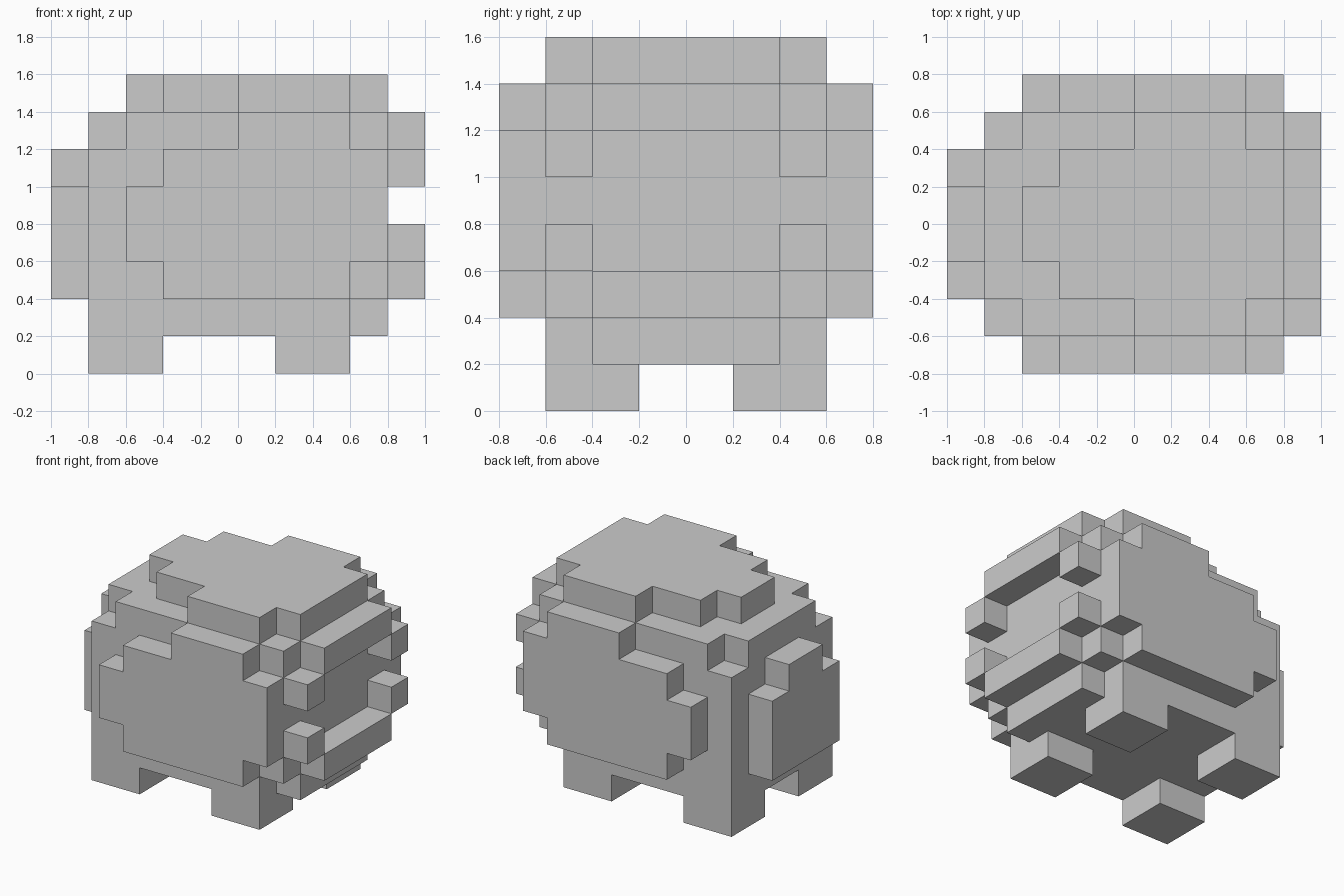
import bpy, bmesh
from mathutils import Vector

if "Cube" in bpy.data.objects:
    bpy.data.objects.remove(bpy.data.objects["Cube"])

CELL = 0.2  # edge length of one block


def blocks(*boxes, mirror=False):
    """Cells filled by boxes (x0, x1, y0, y1, z0, z1) in block units."""
    cells = set()
    for x0, x1, y0, y1, z0, z1 in boxes:
        for x in range(x0, x1):
            for y in range(y0, y1):
                for z in range(z0, z1):
                    cells.add((x, y, z))
                    if mirror:
                        cells.add((x, -1 - y, z))
    return cells


def flip_y(cells):
    return {(x, -1 - y, z) for x, y, z in cells}


parts = {}

# Rounded main body, with the upper rear corners cut away
parts["body"] = blocks((-4, 3, -3, 3, 1, 6), (3, 4, -2, 2, 1, 2), (3, 4, -3, 3, 2, 7),
                       (-3, 3, -3, 3, 6, 7), (-4, -3, -2, 2, 6, 7))

# Stepped bulges on the two flanks
flank = blocks((-2, 3, -4, -3, 2, 3), (-3, 4, -4, -3, 3, 5),
               (-2, 4, -4, -3, 5, 6), (0, 3, -4, -3, 6, 7))
parts["front_bulge"] = flank
parts["back_bulge"] = flip_y(flank)

# Stepped bulges on the top and on the left end
parts["top_bulge"] = blocks((-3, 4, 0, 1, 7, 8), (-2, 4, 1, 2, 7, 8),
                            (0, 3, 2, 3, 7, 8), mirror=True)
parts["left_bulge"] = blocks((-5, -4, -2, 2, 2, 5), (-5, -4, -1, 1, 5, 6))

# Lips on the right end: a bar with a block at each corner
parts["upper_lip"] = blocks((4, 5, 0, 2, 6, 7), (4, 5, 2, 3, 5, 6), mirror=True)
parts["lower_lip"] = blocks((4, 5, 0, 2, 2, 3), (4, 5, 2, 3, 3, 4), mirror=True)

# Four stubby legs
for end, x in (("left", -4), ("right", 1)):
    leg = blocks((x, x + 2, -3, -1, 0, 1))
    parts[f"front_{end}_leg"] = leg
    parts[f"back_{end}_leg"] = flip_y(leg)

solid = set().union(*parts.values())


def build(name, cells):
    """Mesh the outer faces of a part and merge the flat areas."""
    bm = bmesh.new()
    verts = {}

    def vert(p):
        key = tuple(round(c) for c in p)
        if key not in verts:
            verts[key] = bm.verts.new(Vector(key) * CELL)
        return verts[key]

    for cell in sorted(cells):
        for axis in range(3):
            for side in (0, 1):
                n = list(cell)
                n[axis] += 1 if side else -1
                if tuple(n) in solid:
                    continue
                u, v = (axis + 1) % 3, (axis + 2) % 3
                corners = []
                for a, b in ((0, 0), (1, 0), (1, 1), (0, 1)):
                    p = list(cell)
                    p[axis] += side
                    p[u] += a
                    p[v] += b
                    corners.append(vert(p))
                bm.faces.new(corners if side else corners[::-1])
    bmesh.ops.dissolve_limit(bm, angle_limit=0.01, verts=bm.verts[:], edges=bm.edges[:])
    mesh = bpy.data.meshes.new(name)
    bm.to_mesh(mesh)
    bm.free()
    bpy.context.collection.objects.link(bpy.data.objects.new(name, mesh))


for part_name, part_cells in parts.items():
    build(part_name, part_cells)
